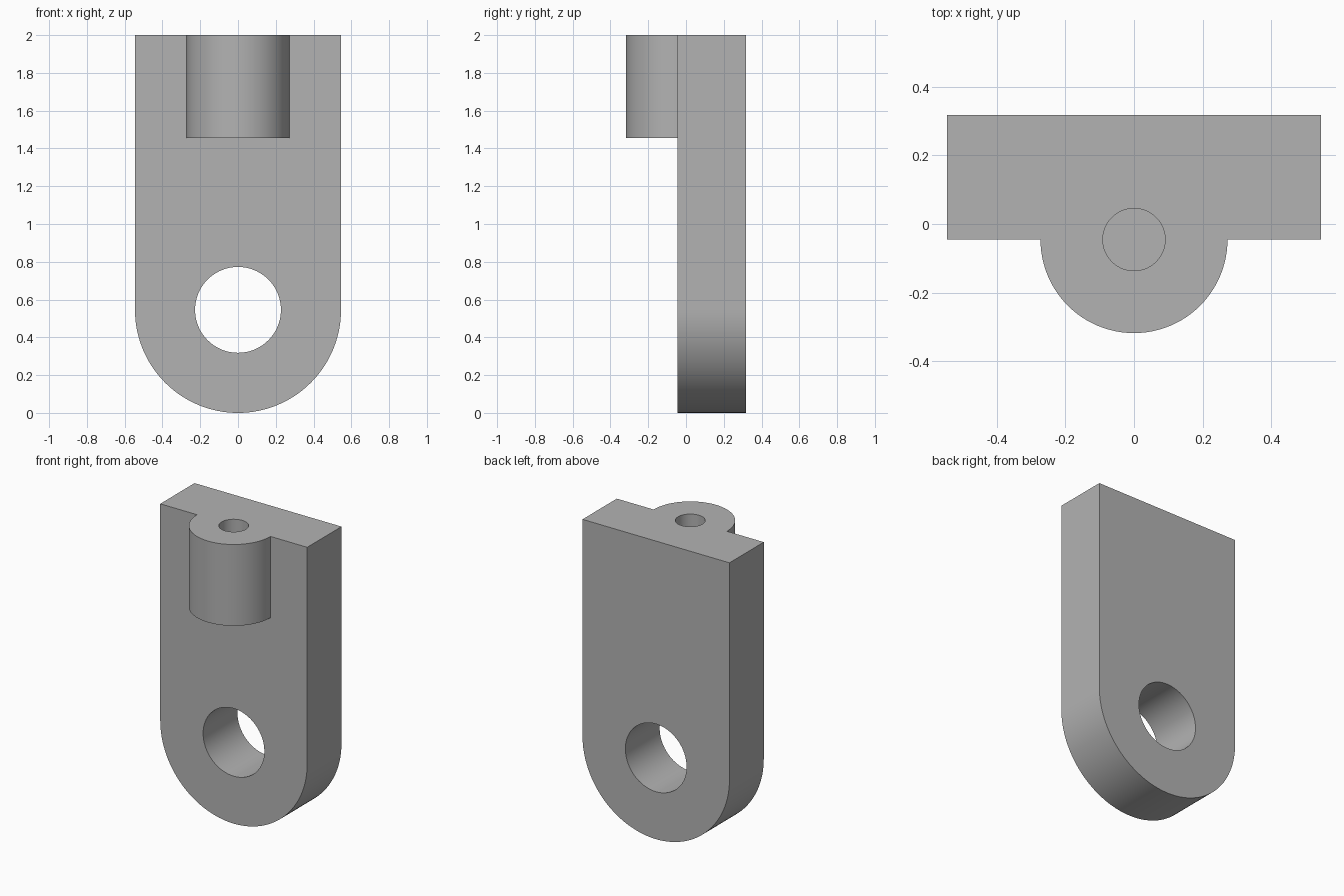
import bpy, bmesh, math
from mathutils import Vector

cube = bpy.data.objects.get("Cube")
if cube:
    bpy.data.objects.remove(cube, do_unlink=True)

# Proportions follow a common unit
U = 1 / 11
HALF_W, HEIGHT = 6 * U, 22 * U
FRONT, BACK = -0.5 * U, 3.5 * U
BOSS_R, BOSS_H = 3 * U, 6 * U
BORE_R, PIN_R, PIN_DEPTH = 2.5 * U, U, 4 * U

grey = bpy.data.materials.new("plain grey")
grey.use_nodes = True
colour = (0.45, 0.45, 0.45, 1)
grey.diffuse_color = colour
grey.node_tree.nodes["Principled BSDF"].inputs["Base Color"].default_value = colour


def prism(name, outline, direction):
    """Extrude a closed planar outline into a solid."""
    bm = bmesh.new()
    face = bm.faces.new([bm.verts.new(p) for p in outline])
    out = bmesh.ops.extrude_face_region(bm, geom=[face])
    moved = [v for v in out["geom"] if isinstance(v, bmesh.types.BMVert)]
    bmesh.ops.translate(bm, verts=moved, vec=Vector(direction))
    bmesh.ops.recalc_face_normals(bm, faces=bm.faces)
    mesh = bpy.data.meshes.new(name)
    bm.to_mesh(mesh)
    bm.free()
    mesh.materials.append(grey)
    ob = bpy.data.objects.new(name, mesh)
    bpy.context.collection.objects.link(ob)
    return ob


def arc(radius, start, end, steps):
    angles = [start + (end - start) * i / steps for i in range(steps + 1)]
    return [(radius * math.cos(a), radius * math.sin(a)) for a in angles]


def circle(radius, steps=96):
    return arc(radius, 0, math.tau, steps)[:-1]


def combine(target, tool, operation):
    """Apply a boolean and discard the tool."""
    tool.hide_render = True
    mod = target.modifiers.new(operation.title(), "BOOLEAN")
    mod.operation, mod.solver, mod.object = operation, "EXACT", tool
    bpy.context.view_layer.objects.active = target
    bpy.ops.object.modifier_apply(modifier=mod.name)
    bpy.data.objects.remove(tool, do_unlink=True)


# Plate with a square top and a round lower end
profile = [(x, z + HALF_W) for x, z in arc(HALF_W, math.pi, math.tau, 64)]
profile += [(HALF_W, HEIGHT), (-HALF_W, HEIGHT)]
bracket = prism("bracket", [(x, FRONT, z) for x, z in profile], (0, BACK - FRONT, 0))

# Round boss at the top, half sunk in the plate
boss = prism("boss", [(x, y + FRONT, HEIGHT - BOSS_H) for x, y in circle(BOSS_R)],
             (0, 0, BOSS_H))
combine(bracket, boss, "UNION")

# Through bore, concentric with the round end
bore = prism("bore_cutter", [(x, FRONT - U, z + HALF_W) for x, z in circle(BORE_R)],
             (0, BACK - FRONT + 2 * U, 0))
combine(bracket, bore, "DIFFERENCE")

# Blind pin hole down into the boss
pin = prism("pin_hole_cutter", [(x, y + FRONT, HEIGHT - PIN_DEPTH) for x, y in circle(PIN_R, 64)],
            (0, 0, PIN_DEPTH + U))
combine(bracket, pin, "DIFFERENCE")

# Smooth the round walls and keep the edges crisp
bpy.ops.object.select_all(action="DESELECT")
bracket.select_set(True)
bpy.context.view_layer.objects.active = bracket
bpy.ops.object.shade_smooth_by_angle(angle=math.radians(30))
